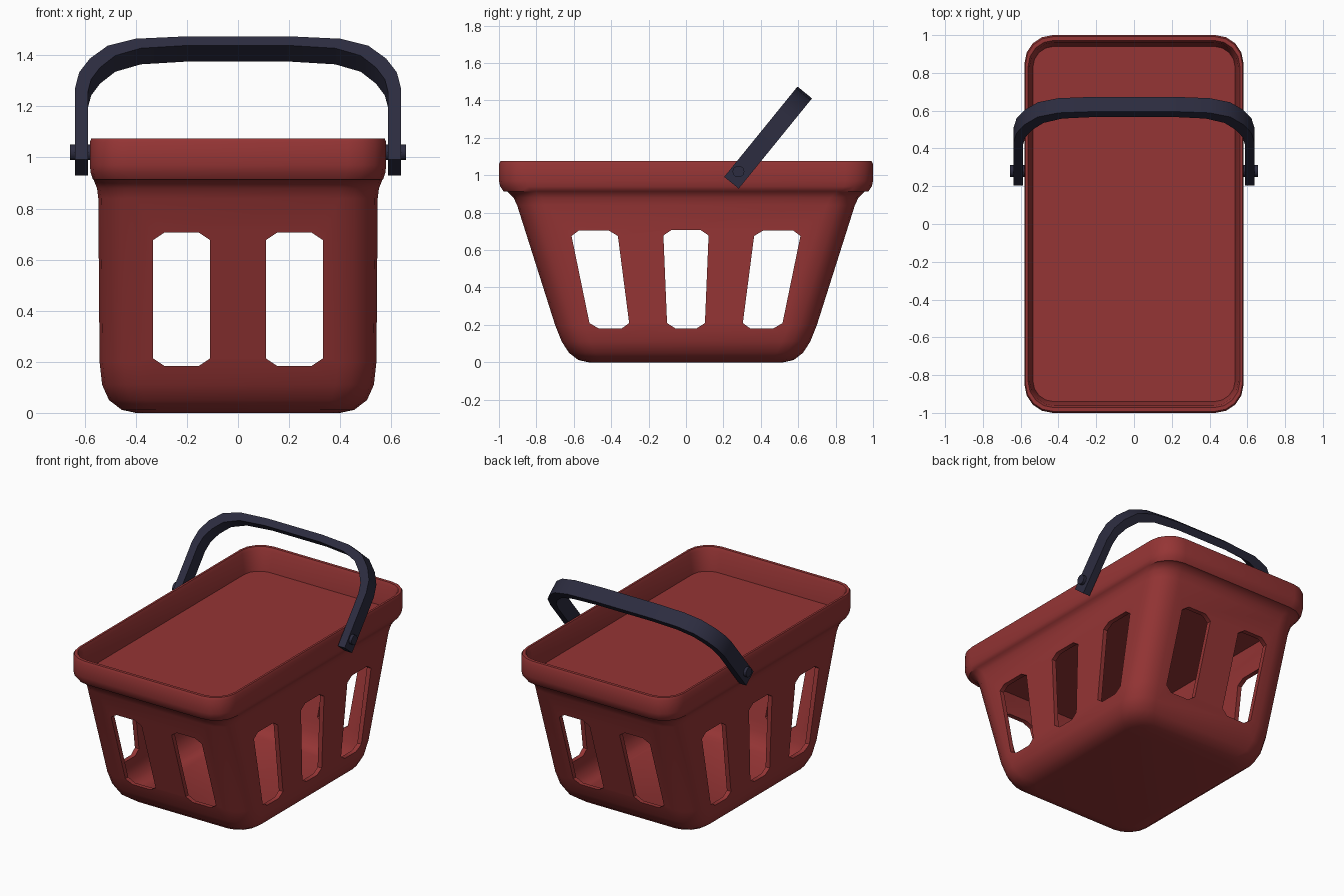
import bpy, bmesh, math
from mathutils import Vector

if "Cube" in bpy.data.objects:
    bpy.data.objects.remove(bpy.data.objects["Cube"])


def material(name, color):
    m = bpy.data.materials.new(name)
    m.diffuse_color = (*color, 1)
    m.use_nodes = True
    m.node_tree.nodes["Principled BSDF"].inputs["Base Color"].default_value = m.diffuse_color
    return m


red = material("red_plastic", (0.30, 0.035, 0.035))
dark = material("dark_plastic", (0.025, 0.025, 0.05))


def make_object(name, bm, mat=None, angle=None):
    me = bpy.data.meshes.new(name)
    bm.to_mesh(me)
    bm.free()
    ob = bpy.data.objects.new(name, me)
    bpy.context.collection.objects.link(ob)
    if mat:
        me.materials.append(mat)
    if angle:
        smooth(ob, angle)
    return ob


def smooth(ob, angle):
    bpy.ops.object.select_all(action='DESELECT')
    ob.select_set(True)
    bpy.context.view_layer.objects.active = ob
    bpy.ops.object.shade_smooth_by_angle(angle=math.radians(angle))


def rounded_ring(bm, z, hx, hy, r, seg=4):
    ring = []
    for k, (sx, sy) in enumerate([(1, 1), (-1, 1), (-1, -1), (1, -1)]):
        for i in range(seg + 1):
            a = math.pi / 2 * (k + i / seg)
            ring.append(bm.verts.new((sx * (hx - r) + r * math.cos(a),
                                      sy * (hy - r) + r * math.sin(a), z)))
    return ring


def loft(bm, rings):
    for a, b in zip(rings, rings[1:]):
        n = len(a)
        for i in range(n):
            bm.faces.new((a[i], a[(i + 1) % n], b[(i + 1) % n], b[i]))
    bm.faces.new(rings[0][::-1])
    bm.faces.new(rings[-1])


# Basket: tapered walls, rolled rim and recessed top panel (z, half x, half y, corner)
outer = [(0.0, .40, .52, .12), (.012, .455, .575, .13), (.05, .505, .625, .14),
         (.11, .532, .664, .15), (.20, .542, .70, .15), (.84, .547, .903, .15),
         (.88, .552, .922, .15), (.912, .565, .955, .15), (.914, .568, .975, .15),
         (.94, .577, .993, .15), (.97, .58, 1.0, .15), (1.06, .58, 1.0, .15),
         (1.075, .574, .992, .145), (1.075, .56, .972, .135), (1.055, .552, .962, .13),
         (.925, .535, .94, .11)]
bm = bmesh.new()
loft(bm, [rounded_ring(bm, *p) for p in outer])
basket = make_object("basket", bm, red)

# Hollow interior below the panel
inner = [(.03, .44, .57, .12), (.06, .485, .61, .12), (.12, .505, .645, .13),
         (.20, .512, .67, .13), (.84, .517, .872, .13), (.90, .52, .893, .13)]
bm = bmesh.new()
loft(bm, [rounded_ring(bm, *p) for p in inner])
cavity = make_object("cavity_cutter", bm)


# Window cutters: chamfered quads pushed right through the basket
def window(name, quad, axis, reach):
    pts = []
    for i, c in enumerate(quad):
        c = Vector(c)
        for o in (quad[i - 1], quad[(i + 1) % 4]):
            d = (Vector(o) - c).normalized()
            pts.append(c + d * (.045 if abs(d.x) > .5 else .03))
    bm = bmesh.new()
    ends = []
    for s in (-reach, reach):
        ends.append([bm.verts.new((s, u, v) if axis == 'x' else (u, s, v)) for u, v in pts])
    loft(bm, ends)
    bmesh.ops.recalc_face_normals(bm, faces=bm.faces)
    return make_object(name, bm)


cutters = [cavity]
cutters.append(window("side_window_cutter",
                      [(-.10, .18), (.10, .18), (.122, .708), (-.122, .708)], 'x', 1))
for s in (-1, 1):
    cutters.append(window("side_window_cutter", [(s * .30, .18), (s * .51, .18),
                          (s * .618, .705), (s * .368, .705)], 'x', 1))
    cutters.append(window("end_window_cutter", [(s * .11, .183), (s * .332, .183),
                          (s * .332, .707), (s * .11, .707)], 'y', 1.5))
bpy.context.view_layer.objects.active = basket
for c in cutters:
    c.hide_render = True
    mod = basket.modifiers.new("cut", 'BOOLEAN')
    mod.object, mod.operation, mod.solver = c, 'DIFFERENCE', 'EXACT'
    bpy.ops.object.modifier_apply(modifier=mod.name)
for c in cutters:
    bpy.data.objects.remove(c)
smooth(basket, 40)

# Handle: flat strap bent in a tilted plane, (x, distance along tilt) pairs
half_out = [(.638, 0), (.638, .36), (.622, .44), (.58, .51), (.51, .575), (.40, .61), (.2, .622)]
half_in = [(.588, 0), (.588, .34), (.575, .405), (.54, .465), (.48, .525), (.38, .562), (.2, .576)]
along, across = Vector((0, .63, .776)), Vector((0, .776, -.63))
base = Vector((0, .243, .96))


def strap_point(x, s, w):
    return base + Vector((x, 0, 0)) + along * s + across * w


def full(half):
    return half + [(-x, s) for x, s in half[::-1]]


bm = bmesh.new()
sections = []
for (xo, so), (xi, si) in zip(full(half_out), full(half_in)):
    sections.append([bm.verts.new(strap_point(x, s, w)) for x, s, w in
                     ((xo, so, -.05), (xo, so, .05), (xi, si, .05), (xi, si, -.05))])
loft(bm, sections)
bmesh.ops.recalc_face_normals(bm, faces=bm.faces)
handle = make_object("handle", bm, dark, 35)

# Pivot pegs
for side, name in ((1, "right_peg"), (-1, "left_peg")):
    bpy.ops.mesh.primitive_cylinder_add(vertices=10, radius=.032, depth=.09,
                                        location=(side * .612, .28, 1.02),
                                        rotation=(0, math.pi / 2, 0))
    peg = bpy.context.object
    peg.name = name
    peg.data.materials.append(dark)
    smooth(peg, 40)
